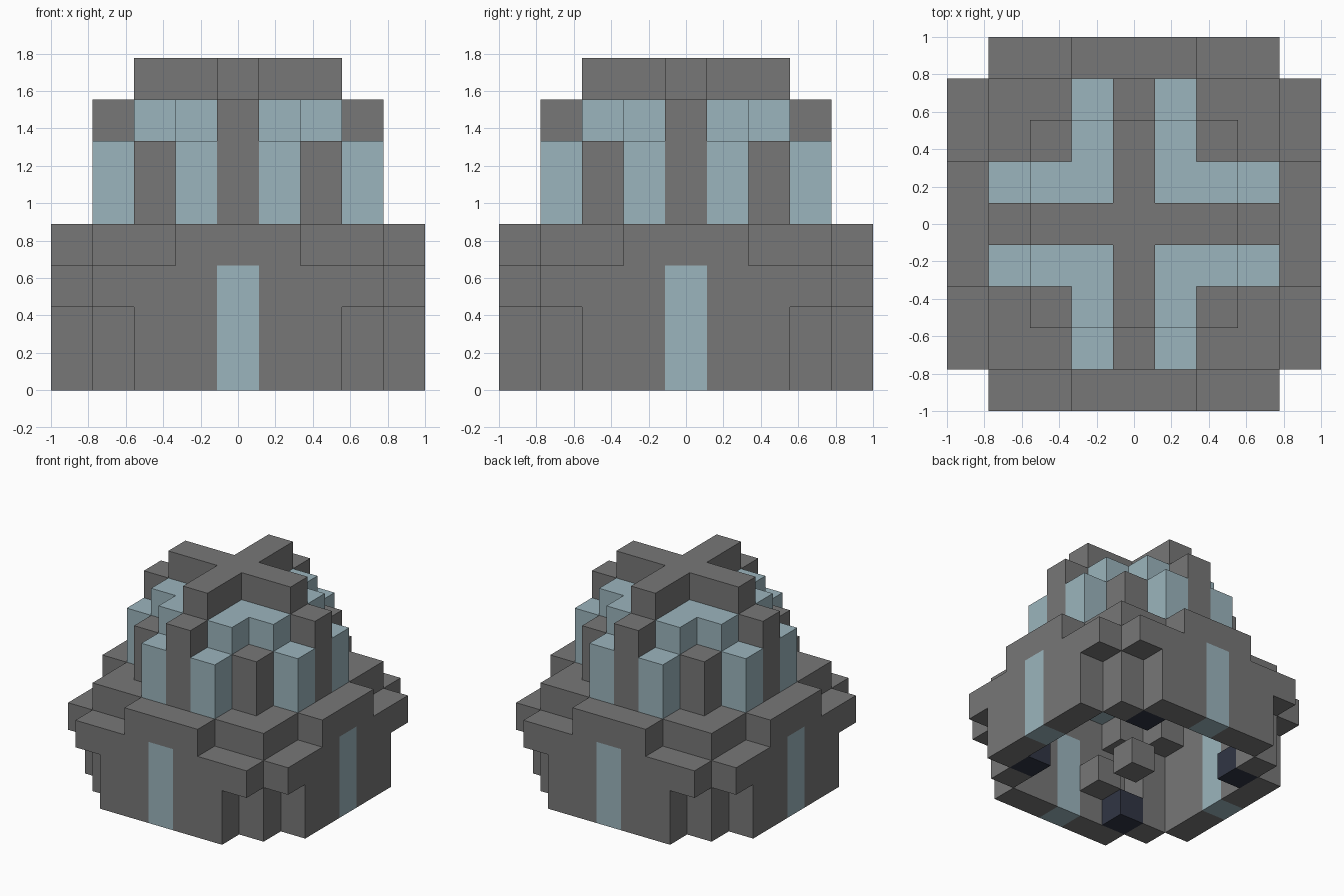
import bpy, bmesh
from mathutils import Vector

cube = bpy.data.objects.get("Cube")
if cube:
    bpy.data.objects.remove(cube, do_unlink=True)

U = 2 / 9  # edge of one block


def material(name, color):
    m = bpy.data.materials.new(name)
    m.use_nodes = True
    m.diffuse_color = (*color, 1)
    m.node_tree.nodes["Principled BSDF"].inputs["Base Color"].default_value = (*color, 1)
    return m


stone = material("grey stone", (0.185, 0.185, 0.185))
glass = material("pale blue glass", (0.33, 0.46, 0.51))
dark = material("dark navy", (0.03, 0.036, 0.058))


def around(points, layers):
    """Repeat blocks in all mirrored and swapped positions over the layers."""
    cells = set()
    for x, y in points:
        for a, b in ((x, y), (y, x)):
            for sx in (-1, 1):
                for sy in (-1, 1):
                    cells |= {(sx * a, sy * b, z) for z in layers}
    return cells


def quarter_turns(x, y, z):
    """Repeat one block by quarter turns about the middle."""
    cells = set()
    for _ in range(4):
        cells.add((x, y, z))
        x, y = -y, x
    return cells


parts = {
    # Lower walls with corner posts and an overhanging band
    "wall_panels": (around([(1, 4), (2, 4)], range(3)), stone),
    "corner_posts": (around([(3, 3)], range(4)), stone),
    "wall_overhang": (around([(3, 4)], [2]), stone),
    "wall_caps": (around([(0, 4), (1, 4)], [3]), stone),
    "roof_corners": (around([(2, 3)], [3]), stone),
    "doors": (around([(0, 4)], range(3)), glass),
    # Upper dome of ribs and panes
    "dome_ribs": (around([(0, 3)], range(4, 7)), stone),
    "dome_corner_posts": (around([(2, 2)], range(4, 6)), stone),
    "dome_side_panes": (around([(1, 3)], range(4, 6)), glass),
    "dome_top_panes": (around([(1, 1), (1, 2)], [6]), glass),
    "top_cross": (around([(0, 0), (0, 1), (0, 2)], [7]), stone),
    # Interior blocks
    "centre_block": ({(0, 0, 0)}, stone),
    "dark_blocks": (quarter_turns(3, -2, 0), dark),
    "shelf_blocks": ({(-1, -3, 1), (3, 1, 1)}, stone),
}

filled = set().union(*(cells for cells, _ in parts.values()))
normals = [tuple(s if i == k else 0 for i in range(3)) for k in range(3) for s in (-1, 1)]


def build(name, cells, mat):
    """Join blocks into one mesh, keeping only their exposed faces."""
    bm = bmesh.new()
    for c in sorted(cells):
        centre = Vector(c) + Vector((0, 0, 0.5))
        for n in normals:
            if tuple(p + q for p, q in zip(c, n)) in filled:
                continue
            n = Vector(n)
            u = Vector((n.y, n.z, n.x))
            v = n.cross(u)
            corners = (u + v, v - u, -u - v, u - v)
            bm.faces.new([bm.verts.new((centre + (n + k) / 2) * U) for k in corners])
    bmesh.ops.remove_doubles(bm, verts=bm.verts, dist=0.001)
    bmesh.ops.dissolve_limit(bm, angle_limit=0.02, verts=bm.verts, edges=bm.edges)
    mesh = bpy.data.meshes.new(name)
    bm.to_mesh(mesh)
    bm.free()
    mesh.materials.append(mat)
    bpy.context.collection.objects.link(bpy.data.objects.new(name, mesh))


for name, (cells, mat) in parts.items():
    build(name, cells, mat)
